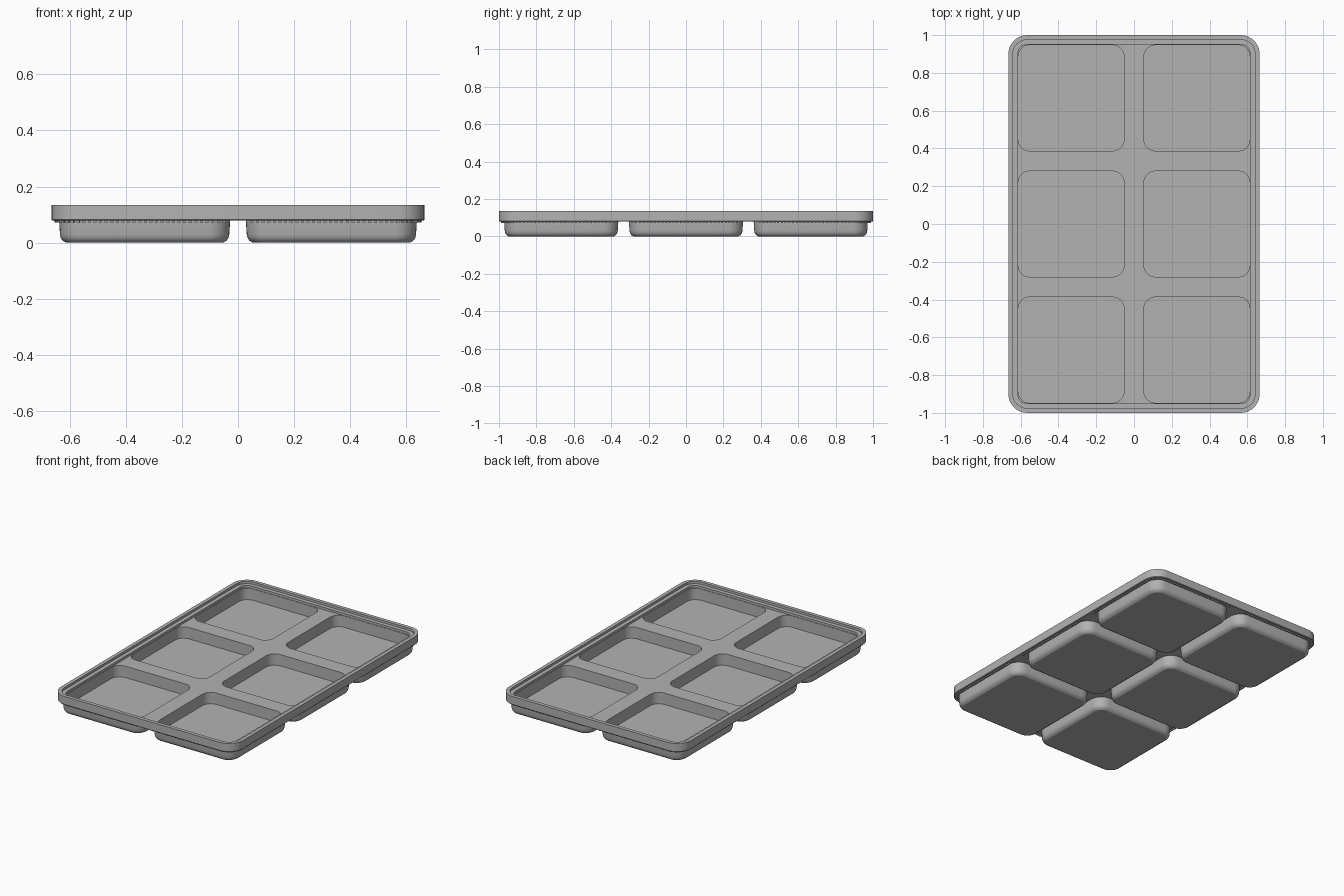
import bpy
import bmesh
from math import cos, sin, pi
from mathutils import Vector, Matrix

old = bpy.data.objects.get("Cube")
if old:
    bpy.data.objects.remove(old, do_unlink=True)

grey = bpy.data.materials.new("tray grey")
grey.use_nodes = True
colour = (0.45, 0.45, 0.45, 1)
grey.diffuse_color = colour
grey.node_tree.nodes["Principled BSDF"].inputs["Base Color"].default_value = colour

HALF_X, HALF_Y, CORNER = 0.665, 1.0, 0.10
WELLS = [(x, y) for x in (-0.333, 0.333) for y in (-0.667, 0, 0.667)]


def rounded_rect(hx, hy, r, z, cx=0, cy=0, steps=8):
    """Points of a rounded rectangle, counter-clockwise."""
    pts = []
    for q, (sx, sy) in enumerate([(1, 1), (-1, 1), (-1, -1), (1, -1)]):
        for i in range(steps + 1):
            a = (q + i / steps) * pi / 2
            pts.append(Vector((cx + sx * (hx - r) + r * cos(a),
                               cy + sy * (hy - r) + r * sin(a), z)))
    return pts


def loft(bm, rings):
    """Join consecutive rings with quads and return the vertex rings."""
    loops = [[bm.verts.new(p) for p in ring] for ring in rings]
    for a, b in zip(loops, loops[1:]):
        n = len(a)
        for i in range(n):
            bm.faces.new((a[i], a[(i + 1) % n], b[(i + 1) % n], b[i]))
    return loops


def fill_sheet(bm, loops):
    """Fill a flat sheet bounded by the first loop, with the rest as holes."""
    edges = []
    for loop in loops:
        edges += [bm.edges.get((loop[i - 1], loop[i])) for i in range(len(loop))]
    bmesh.ops.triangle_fill(bm, use_beauty=True, use_dissolve=False, edges=edges)


def finish(bm, name, smooth=False):
    bmesh.ops.recalc_face_normals(bm, faces=bm.faces)
    mesh = bpy.data.meshes.new(name)
    bm.to_mesh(mesh)
    bm.free()
    mesh.materials.append(grey)
    ob = bpy.data.objects.new(name, mesh)
    bpy.context.collection.objects.link(ob)
    if smooth:
        bpy.ops.object.select_all(action="DESELECT")
        ob.select_set(True)
        bpy.context.view_layer.objects.active = ob
        bpy.ops.object.shade_smooth_by_angle(angle=pi / 6)
    return ob


# Tray: stepped rim, deck and six hollow wells as one closed shell
bm = bmesh.new()
rim_profile = [(0.003, 0.079), (0, 0.082), (0, 0.135), (0.024, 0.135),
               (0.024, 0.12), (0.05, 0.12), (0.05, 0.105)]
rim = loft(bm, [rounded_rect(HALF_X - d, HALF_Y - d, CORNER - d, z)
                for d, z in rim_profile])
outer_profile = [(0.305, 0.079), (0.302, 0.03), (0.299, 0.017),
                 (0.292, 0.007), (0.28, 0)]
outer_tops, inner_tops = [], []
for cx, cy in WELLS:
    outside = loft(bm, [rounded_rect(h, h, h - 0.225, z, cx, cy)
                        for h, z in outer_profile])
    bm.faces.new(outside[-1])
    inside = loft(bm, [rounded_rect(0.28, 0.28, 0.06, z, cx, cy)
                       for z in (0.105, 0.03)])
    bm.faces.new(inside[-1])
    outer_tops.append(outside[0])
    inner_tops.append(inside[0])
fill_sheet(bm, [rim[-1]] + inner_tops)
fill_sheet(bm, [rim[0]] + outer_tops)
finish(bm, "tray", smooth=True)

# Fine teeth under the rim, left out at the gaps between wells
bm = bmesh.new()
path = rounded_rect(HALF_X - 0.016, HALF_Y - 0.016, 0.084, 0.076)
spacing, travelled, due = 0.02, 0, 0
for i, start in enumerate(path):
    step = path[(i + 1) % len(path)] - start
    while due < travelled + step.length:
        p = start + step.normalized() * (due - travelled)
        due += spacing
        if abs(p.x) < 0.045 or abs(abs(p.y) - 1 / 3) < 0.045:
            continue
        turn = step.to_track_quat("X", "Z").to_matrix().to_4x4()
        size = Matrix.Diagonal((0.011, 0.01, 0.01, 1))
        bmesh.ops.create_cube(bm, size=1, matrix=Matrix.Translation(p) @ turn @ size)
    travelled += step.length
finish(bm, "rim_teeth")
